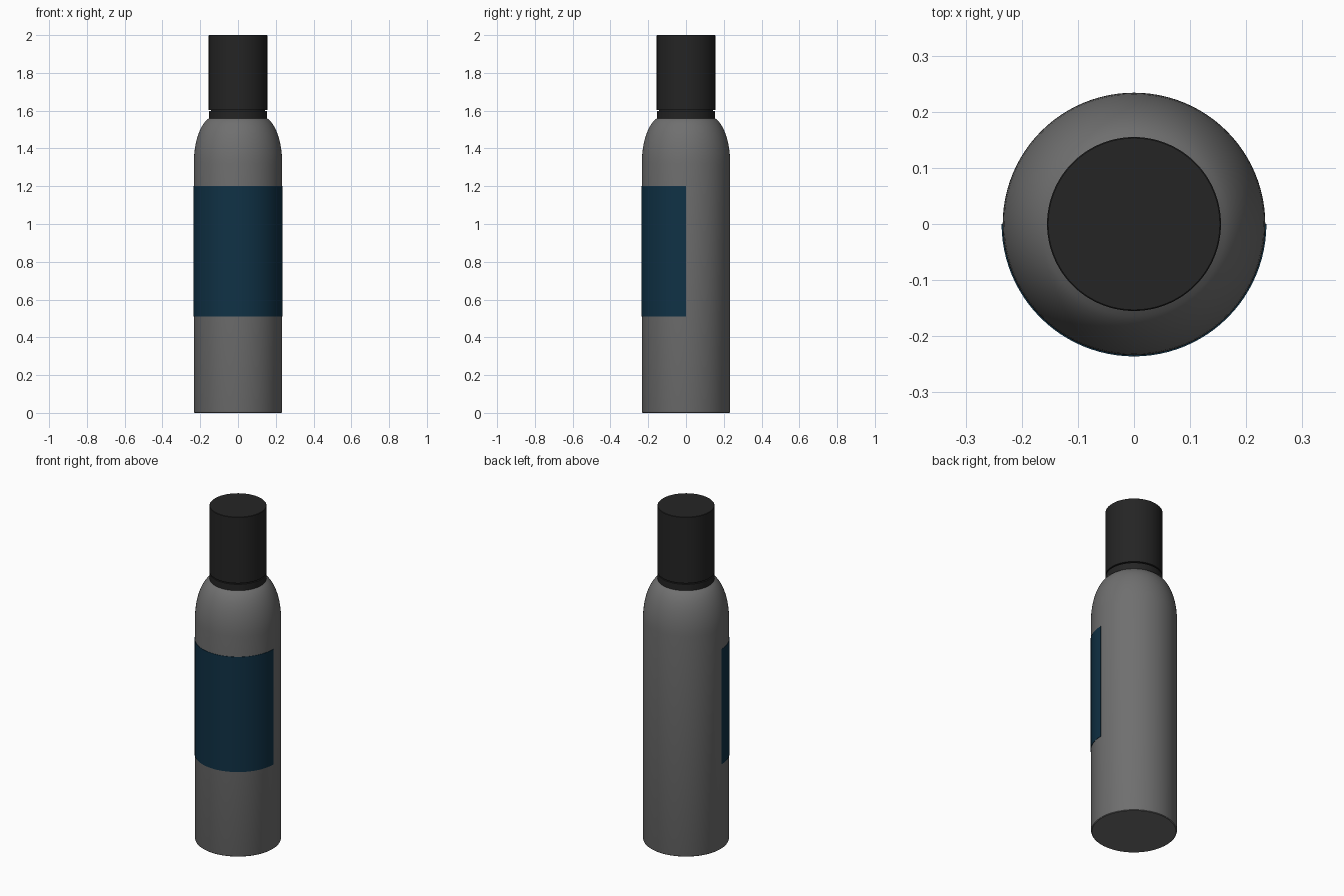
import bpy, bmesh, math

if "Cube" in bpy.data.objects:
    bpy.data.objects.remove(bpy.data.objects["Cube"])

SEG = 96


def material(name, rgb):
    m = bpy.data.materials.new(name)
    m.diffuse_color = (*rgb, 1.0)
    m.use_nodes = True
    m.node_tree.nodes["Principled BSDF"].inputs["Base Color"].default_value = m.diffuse_color
    return m


GREY = material("brushed_grey", (0.16, 0.16, 0.16))
BLACK = material("cap_black", (0.018, 0.018, 0.018))
BLUE = material("label_blue", (0.005, 0.031, 0.060))


def finish(name, bm, mat):
    bmesh.ops.recalc_face_normals(bm, faces=bm.faces[:])
    me = bpy.data.meshes.new(name)
    bm.to_mesh(me)
    bm.free()
    me.materials.append(mat)
    ob = bpy.data.objects.new(name, me)
    bpy.context.collection.objects.link(ob)
    bpy.ops.object.select_all(action='DESELECT')
    ob.select_set(True)
    bpy.context.view_layer.objects.active = ob
    bpy.ops.object.shade_smooth_by_angle(angle=math.radians(30))
    return ob


def lathe(name, profile, mat):
    """Revolve (radius, height) points into a solid with capped ends."""
    bm = bmesh.new()
    rings = []
    for r, z in profile:
        rings.append([bm.verts.new((r * math.cos(a), r * math.sin(a), z))
                      for a in (2 * math.pi * i / SEG for i in range(SEG))])
    for lo, hi in zip(rings, rings[1:]):
        for i in range(SEG):
            j = (i + 1) % SEG
            bm.faces.new((lo[i], lo[j], hi[j], hi[i]))
    bm.faces.new(rings[0][::-1])
    bm.faces.new(rings[-1])
    return finish(name, bm, mat)


# Bottle body: straight wall, then a rounded shoulder up to the neck
R, SHOULDER, NECK_R, NECK_Z = 0.234, 1.32, 0.153, 1.56
body = [(R - 0.006, 0.0), (R - 0.002, 0.003), (R, 0.009), (R, SHOULDER)]
for k in range(1, 13):
    t = k / 12 * math.radians(75)
    body.append((NECK_R + (R - NECK_R) * (math.cos(t) - math.cos(math.radians(75)))
                 / (1 - math.cos(math.radians(75))),
                 SHOULDER + (NECK_Z - SHOULDER) * math.sin(t) / math.sin(math.radians(75))))
lathe("bottle_body", body, GREY)

# Collar, narrow groove and tall cap
lathe("cap_collar", [(0.154, 1.555), (0.154, 1.597)], BLACK)
lathe("cap_groove", [(0.144, 1.59), (0.144, 1.61)], BLACK)
lathe("cap", [(0.155, 1.604), (0.155, 1.998), (0.153, 2.0)], BLACK)

# Label: thin curved plate round the front half
bm = bmesh.new()
HALF = SEG // 2
corners = [(R - 0.001, 0.51), (R + 0.002, 0.51), (R + 0.002, 1.20), (R - 0.001, 1.20)]
rows = []
for i in range(HALF + 1):
    a = math.pi + math.pi * i / HALF
    rows.append([bm.verts.new((r * math.cos(a), r * math.sin(a), z)) for r, z in corners])
for p, q in zip(rows, rows[1:]):
    for k in range(4):
        n = (k + 1) % 4
        bm.faces.new((p[k], q[k], q[n], p[n]))
bm.faces.new(rows[0])
bm.faces.new(rows[-1][::-1])
finish("front_label", bm, BLUE)
